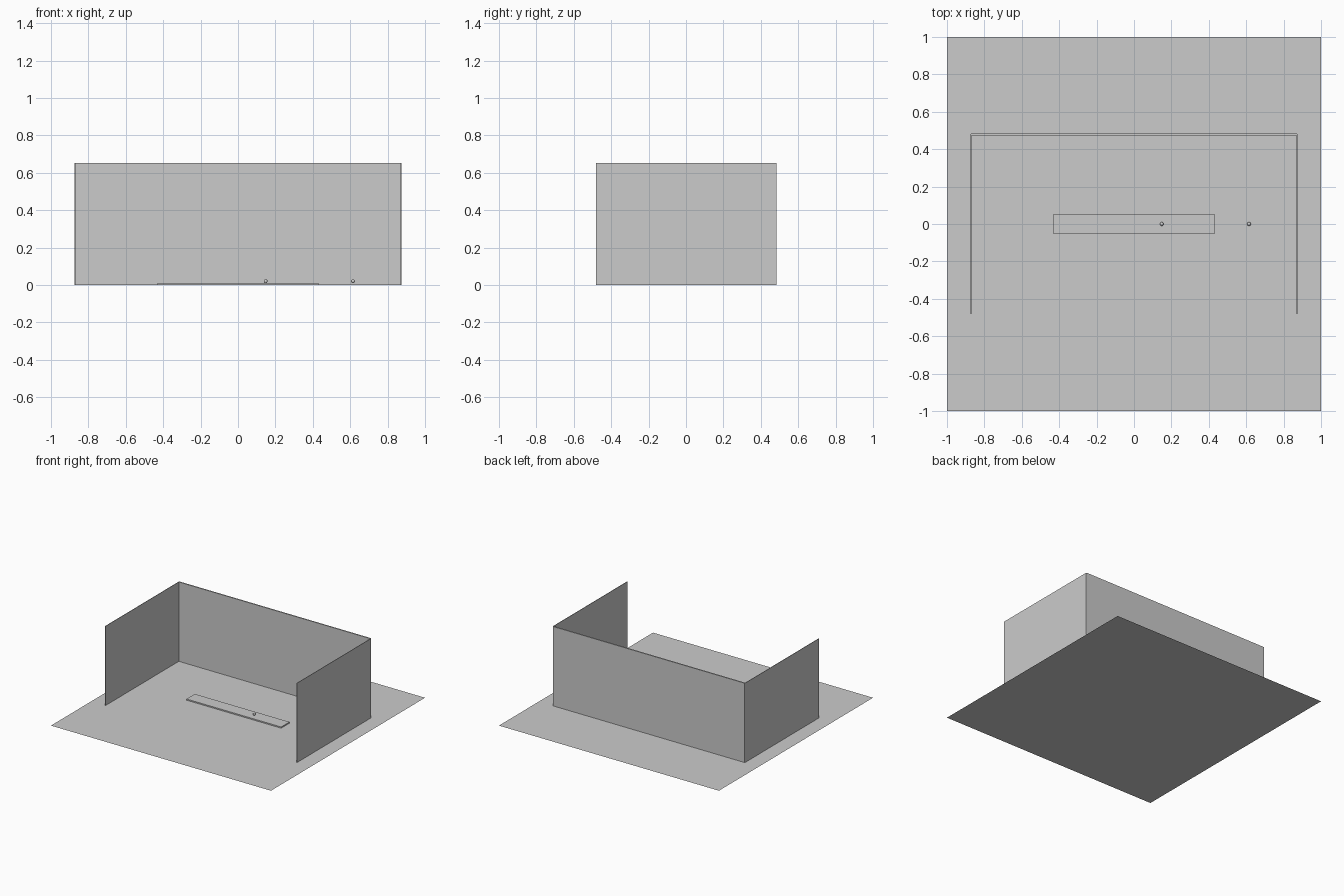
import bpy

if "Cube" in bpy.data.objects:
    bpy.data.objects.remove(bpy.data.objects["Cube"])

grey = bpy.data.materials.new("plain grey")
grey.diffuse_color = (0.6, 0.6, 0.6, 1)
grey.use_nodes = True
grey.node_tree.nodes["Principled BSDF"].inputs["Base Color"].default_value = grey.diffuse_color


def finish(name):
    ob = bpy.context.object
    ob.name = name
    ob.data.materials.append(grey)
    return ob


def box(name, loc, size):
    bpy.ops.mesh.primitive_cube_add(size=1, location=loc)
    bpy.context.object.scale = size
    return finish(name)


# Flat square floor sheet
bpy.ops.mesh.primitive_plane_add(size=2, location=(0, 0, 0))
finish("floor")

# Three thin walls, open at the front
W, D, H = 0.872, 0.48, 0.652
box("back_wall", (0, D - 0.001, H / 2), (2 * W, 0.01, H))
for side, sx in (("left", -1), ("right", 1)):
    box(side + "_wall", (sx * W, 0, H / 2), (0.004, 2 * D, H))

# Low strip in the middle of the floor
box("floor_strip", (0, 0, 0.005), (0.86, 0.108, 0.01))

# Two tiny balls
for i, x in enumerate((0.148, 0.615)):
    bpy.ops.mesh.primitive_uv_sphere_add(segments=24, ring_count=12, radius=0.01, location=(x, 0, 0.02))
    finish("ball_%d" % (i + 1))
    bpy.ops.object.shade_smooth_by_angle()
